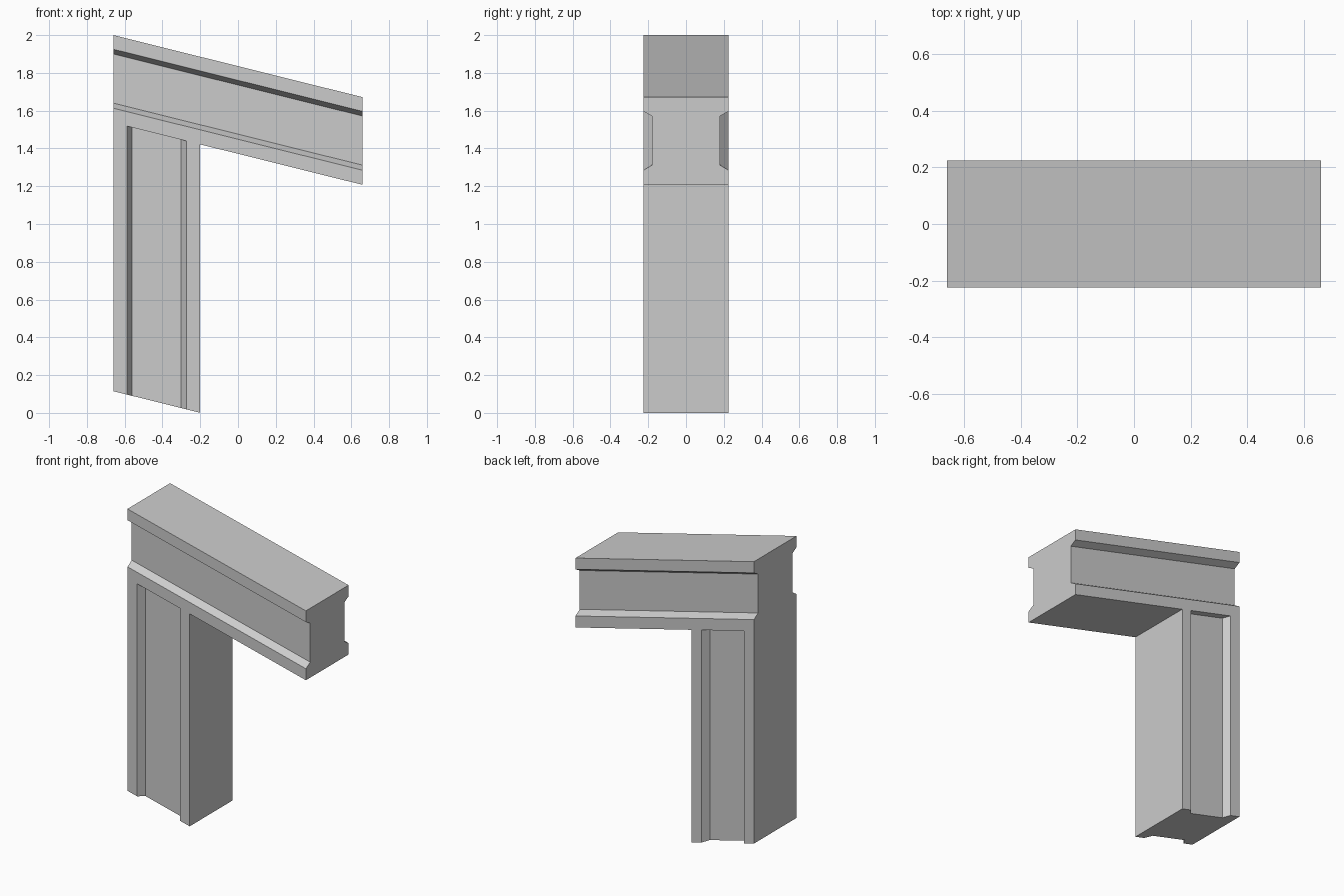
import bpy
import bmesh

cube = bpy.data.objects.get("Cube")
if cube:
    bpy.data.objects.remove(cube, do_unlink=True)

LEFT, RIGHT, POST_RIGHT = -0.66, 0.66, -0.20
HALF_Y, INNER_Y = 0.225, 0.18
SLOPE = -0.249
TOP, BEAM_BOTTOM, POST_BOTTOM = 2.0, 1.536, 0.115

stone = bpy.data.materials.new("grey stone")
stone.use_nodes = True
stone.diffuse_color = (0.6, 0.6, 0.6, 1)
stone.node_tree.nodes["Principled BSDF"].inputs["Base Color"].default_value = (0.6, 0.6, 0.6, 1)


def sheared(x, y, z):
    """Tilt a level along the slope, keeping uprights vertical."""
    return (x, y, z + SLOPE * (x - LEFT))


def mirrored(half):
    """Complete a (y, other) half profile on the opposite side."""
    return half + [(-y, other) for y, other in reversed(half)]


def loft(name, start, end, cap_end=True):
    """Join two matching point loops into a flat-faced solid."""
    bm = bmesh.new()
    a = [bm.verts.new(p) for p in start]
    b = [bm.verts.new(p) for p in end]
    for i in range(len(a)):
        j = (i + 1) % len(a)
        bm.faces.new((a[i], a[j], b[j], b[i]))
    bm.faces.new(a[::-1])
    lid = bm.faces.new(b)
    bmesh.ops.recalc_face_normals(bm, faces=bm.faces)
    if not cap_end:
        bmesh.ops.delete(bm, geom=[lid], context="FACES_ONLY")
    mesh = bpy.data.meshes.new(name)
    bm.to_mesh(mesh)
    bm.free()
    mesh.materials.append(stone)
    obj = bpy.data.objects.new(name, mesh)
    bpy.context.collection.objects.link(obj)


# Sloping beam with a chamfered channel along front and back
beam = mirrored([(-HALF_Y, TOP), (-HALF_Y, 1.925), (-INNER_Y, 1.90),
                 (-INNER_Y, 1.64), (-HALF_Y, 1.613), (-HALF_Y, BEAM_BOTTOM)])
loft("beam", [sheared(LEFT, y, z) for y, z in beam],
     [sheared(RIGHT, y, z) for y, z in beam])

# Upright post with a chamfered flute on front and back, open under the beam
post = mirrored([(-HALF_Y, LEFT), (-HALF_Y, -0.588), (-INNER_Y, -0.56),
                 (-INNER_Y, -0.302), (-HALF_Y, -0.272), (-HALF_Y, POST_RIGHT)])
loft("post", [sheared(x, y, POST_BOTTOM) for y, x in post],
     [sheared(x, y, BEAM_BOTTOM) for y, x in post], cap_end=False)
